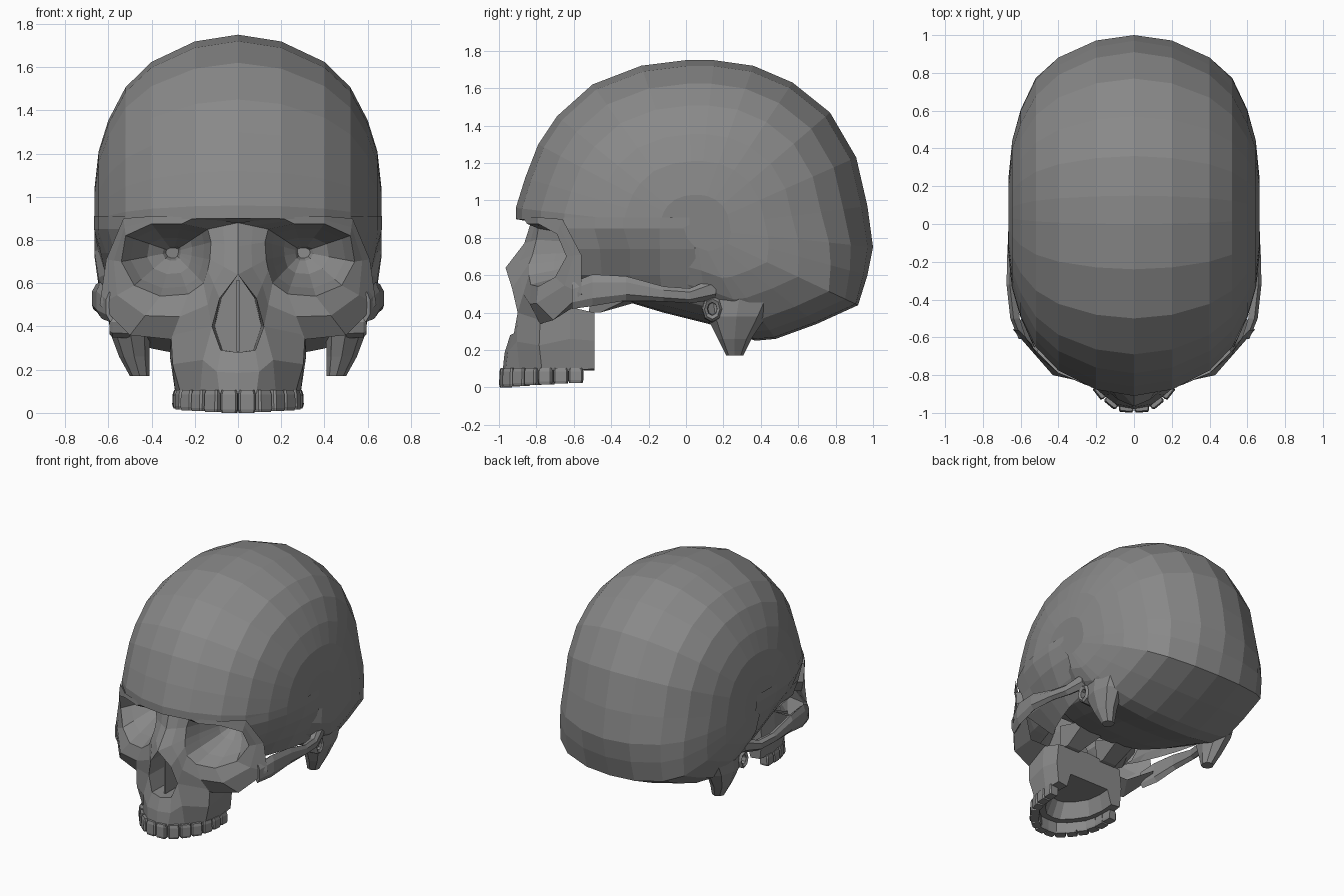
import bpy, bmesh, math
from mathutils import Vector, Matrix

if "Cube" in bpy.data.objects:
    bpy.data.objects.remove(bpy.data.objects["Cube"])

bone = bpy.data.materials.new("dark_grey")
bone.diffuse_color = (.25, .25, .25, 1)
bone.use_nodes = True
bone.node_tree.nodes["Principled BSDF"].inputs["Base Color"].default_value = bone.diffuse_color


def clamp(t):
    return max(0.0, min(1.0, t))


def finish(name, bm, mirror=True):
    bmesh.ops.remove_doubles(bm, verts=bm.verts, dist=0.0005)
    bmesh.ops.recalc_face_normals(bm, faces=bm.faces)
    me = bpy.data.meshes.new(name)
    bm.to_mesh(me)
    bm.free()
    me.materials.append(bone)
    ob = bpy.data.objects.new(name, me)
    bpy.context.collection.objects.link(ob)
    if mirror:
        ob.modifiers.new("mirror", 'MIRROR')
    return ob


def loft(bm, rows, closed=False, cap_start=False, cap_end=False):
    vs = [[bm.verts.new(p) for p in r] for r in rows]
    n = len(rows[0])
    for a, b in zip(vs, vs[1:]):
        for i in range(n if closed else n - 1):
            j = (i + 1) % n
            bm.faces.new((a[i], a[j], b[j], b[i]))
    if cap_start:
        bm.faces.new(vs[0])
    if cap_end:
        bm.faces.new(vs[-1])


def lerp(a, b, t):
    return Vector(a).lerp(Vector(b), t)


# Cranium: side profile repeated across x, shrinking toward the temples
profile = [(-.91, .9), (-.91, .96), (-.86, 1.12), (-.79, 1.3), (-.69, 1.45), (-.5, 1.62),
           (-.24, 1.72), (0, 1.75), (.15, 1.75), (.36, 1.72), (.57, 1.63), (.77, 1.47),
           (.91, 1.23), (.97, .97), (1, .75), (.97, .6), (.92, .44), (.7, .34), (.48, .26),
           (.37, .25), (.12, .34), (-.12, .4), (-.32, .46), (-.38, .62), (-.45, .82)]
columns = [(0, 1, 1), (.2, .965, .985), (.4, .86, .92), (.52, .73, .82),
           (.6, .56, .63), (.645, .4, .44), (.665, .2, .2)]


def cranium_ring(x, s, low):
    ring = []
    for y, z in profile:
        t = clamp((.85 - z) / .4)
        k = s + (low - s) * t
        front_low = y < -.2 and z < .87
        ky = max(k, .95) if front_low and x < .62 else k
        fossa = clamp(-y / .5) * clamp((.85 - z) / .35)
        ring.append((x * (1 - .35 * fossa), .05 + (y - .05) * ky, .85 + (z - .85) * k))
    return ring


bm = bmesh.new()
loft(bm, [cranium_ring(*c) for c in columns], closed=True, cap_end=True)
finish("cranium", bm)

# Temple wall behind the eye socket, narrowing downward
temple = [(.91, [(.522, -.655), (.602, -.49), (.647, -.334), (.667, -.142), (.664, .1)]),
          (.85, [(.53, -.65), (.602, -.49), (.647, -.334), (.666, -.142), (.664, .1)]),
          (.74, [(.54, -.58), (.57, -.46), (.61, -.3), (.635, -.14), (.645, .1)]),
          (.6, [(.48, -.6), (.49, -.45), (.53, -.3), (.57, -.14), (.605, .12)]),
          (.46, [(.32, -.5), (.38, -.4), (.44, -.26), (.49, -.12), (.55, .12)])]
bm = bmesh.new()
loft(bm, [[(x, y, z) for x, y in row] for z, row in temple])
finish("temple_wall", bm)

# Face plate around the eye socket, running back into the socket cone
outer = [(0, -.83, .88), (.2, -.87, .905), (.4, -.79, .91), (.53, -.66, .9), (.61, -.56, .71),
         (.64, -.56, .5), (.5, -.71, .36), (.31, -.78, .34), (.12, -.9, .4), (.085, -.93, .53),
         (0, -.965, .64), (0, -.865, .77)]
rim = [(.14, -.79, .85), (.26, -.85, .875), (.4, -.79, .875), (.52, -.69, .82), (.54, -.64, .7),
       (.48, -.7, .59), (.36, -.79, .54), (.23, -.83, .55), (.16, -.84, .6), (.14, -.84, .66),
       (.13, -.82, .71), (.125, -.8, .79)]
bulge = {5: .02, 6: .05, 7: .03}
middle = [lerp(o, r, .5) + Vector((0, -bulge.get(i, 0), 0))
          for i, (o, r) in enumerate(zip(outer, rim))]
socket = Vector((.3, -.46, .745))
rings = [outer, middle, rim]
for depth, width in ((.35, .82), (.8, .5), (1, .2), (1.1, .14)):
    rings.append([(socket.x + (r[0] - socket.x) * width,
                   r[1] + (socket.y - r[1]) * depth,
                   socket.z + (r[2] - socket.z) * width) for r in rim])
bm = bmesh.new()
loft(bm, rings, closed=True, cap_end=True)
# underside of the cheek
loft(bm, [outer[5:8], [(.58, -.48, .5), (.44, -.6, .43), (.29, -.6, .43)]])
finish("face_and_eye_socket", bm)

# Nasal cavity and septum
nose = [(0, -.965, .64), (.085, -.93, .53), (.12, -.9, .4), (.08, -.92, .29), (0, -.94, .28)]
bm = bmesh.new()
loft(bm, [nose, [(x * .9, -.6, z) for x, y, z in nose]], cap_end=True)
finish("nasal_cavity", bm)
bm = bmesh.new()
bmesh.ops.create_cube(bm, size=1, matrix=Matrix.LocRotScale(
    Vector((0, -.73, .45)), None, Vector((.012, .3, .33))))
finish("nasal_septum", bm, False)

# Upper jaw: outer wall, gum edge and vaulted palate
top = [(0, -.94, .28), (.08, -.92, .29), (.12, -.9, .4), (.31, -.78, .36),
       (.31, -.62, .43), (.28, -.49, .4)]
gum = [(0, -.98, .09), (.085, -.965, .09), (.175, -.89, .09), (.265, -.77, .09),
       (.29, -.62, .09), (.28, -.49, .1)]
mid = [lerp(a, b, .5) + Vector((.015 if a[0] else 0, -.01 if i < 4 else 0, 0))
       for i, (a, b) in enumerate(zip(top, gum))]
edge = [(x * .72, -.49 + (y + .49) * .82, .09) for x, y, z in gum]
vault = [(x * .6, -.49 + (y + .49) * .7, .2) for x, y, z in gum]
bm = bmesh.new()
loft(bm, [top, mid, gum, edge, vault])
bm.faces.new([bm.verts.new(p) for p in vault + [(0, -.49, .2)]])
back = [top[-1], mid[-1], gum[-1], edge[-1], vault[-1], (0, -.49, .2), (0, -.49, .43)]
bm.faces.new([bm.verts.new(p) for p in back])
finish("upper_jaw", bm)

# Teeth: tapered blocks spaced along the dental arch
arch = [Vector(p) for p in ((0, -.966), (.08, -.96), (.165, -.89), (.235, -.8),
                            (.265, -.7), (.272, -.52))]


def along(d):
    for a, b in zip(arch, arch[1:]):
        length = (b - a).length
        if d <= length:
            return a + (b - a) * (d / length), (b - a).normalized()
        d -= length
    return arch[-1], (arch[-1] - arch[-2]).normalized()


bm = bmesh.new()
count, pitch = 7, .08
for i in range(count):
    p, tangent = along((i + .5) * pitch)
    bottom = .004 * i
    rot = Matrix.Rotation(math.atan2(tangent.y, tangent.x), 4, 'Z')
    place = Matrix.Translation((p.x, p.y, 0)) @ rot
    rows = []
    for z, w, d in ((.105, .034, .026), (.085, .039, .032), (bottom + .015, .039, .034),
                    (bottom, .035, .03)):
        rows.append([place @ Vector((x * w, y * d, z)) for x, y in
                     ((-1, -.7), (-.8, -1), (.8, -1), (1, -.7), (1, 1), (-1, 1))])
    loft(bm, rows, closed=True, cap_start=True, cap_end=True)
finish("teeth", bm)

# Cheekbone arch: swept flat section
path = [(.59, -.61, .49, .02, .07), (.63, -.5, .52, .025, .085), (.65, -.32, .53, .025, .065),
        (.645, -.12, .5, .025, .04), (.62, .02, .49, .03, .04), (.57, .16, .53, .04, .06)]
section = [(-1, -.6), (0, -1), (1, -.5), (1, .5), (.3, 1), (-1, .7)]
bm = bmesh.new()
loft(bm, [[(x + u * w, y, z + v * h) for u, v in section] for x, y, z, w, h in path],
     closed=True, cap_start=True, cap_end=True)
finish("cheekbone_arch", bm)

# Mastoid process behind the ear
bm = bmesh.new()
rows = []
for x, y, z, rx, ry in ((.49, .3, .58, .11, .24), (.5, .27, .38, .095, .16),
                        (.48, .26, .26, .07, .09), (.455, .26, .17, .045, .045)):
    rows.append([(x + rx * math.cos(a * math.pi / 4), y + ry * math.sin(a * math.pi / 4), z)
                 for a in range(8)])
loft(bm, rows, closed=True, cap_start=True, cap_end=True)
finish("mastoid_process", bm)

# Ear opening: low ring with a recessed centre
bm = bmesh.new()
rows = []
for x, r in ((.5, .075), (.58, .07), (.595, .055), (.585, .035), (.52, .03)):
    rows.append([(x, .14 + r * .75 * math.cos(a * math.pi / 4),
                  .42 + r * math.sin(a * math.pi / 4)) for a in range(8)])
loft(bm, rows, closed=True, cap_end=True)
finish("ear_opening", bm)

# Plates joining the palate to the skull base
bm = bmesh.new()
loft(bm, [[(.1, -.52, .4), (.24, -.52, .4), (.22, -.46, .4), (.1, -.46, .4)],
          [(.06, -.5, .56), (.26, -.5, .56), (.24, -.25, .5), (.06, -.25, .46)]],
     closed=True, cap_start=True, cap_end=True)
finish("pterygoid_plate", bm)
